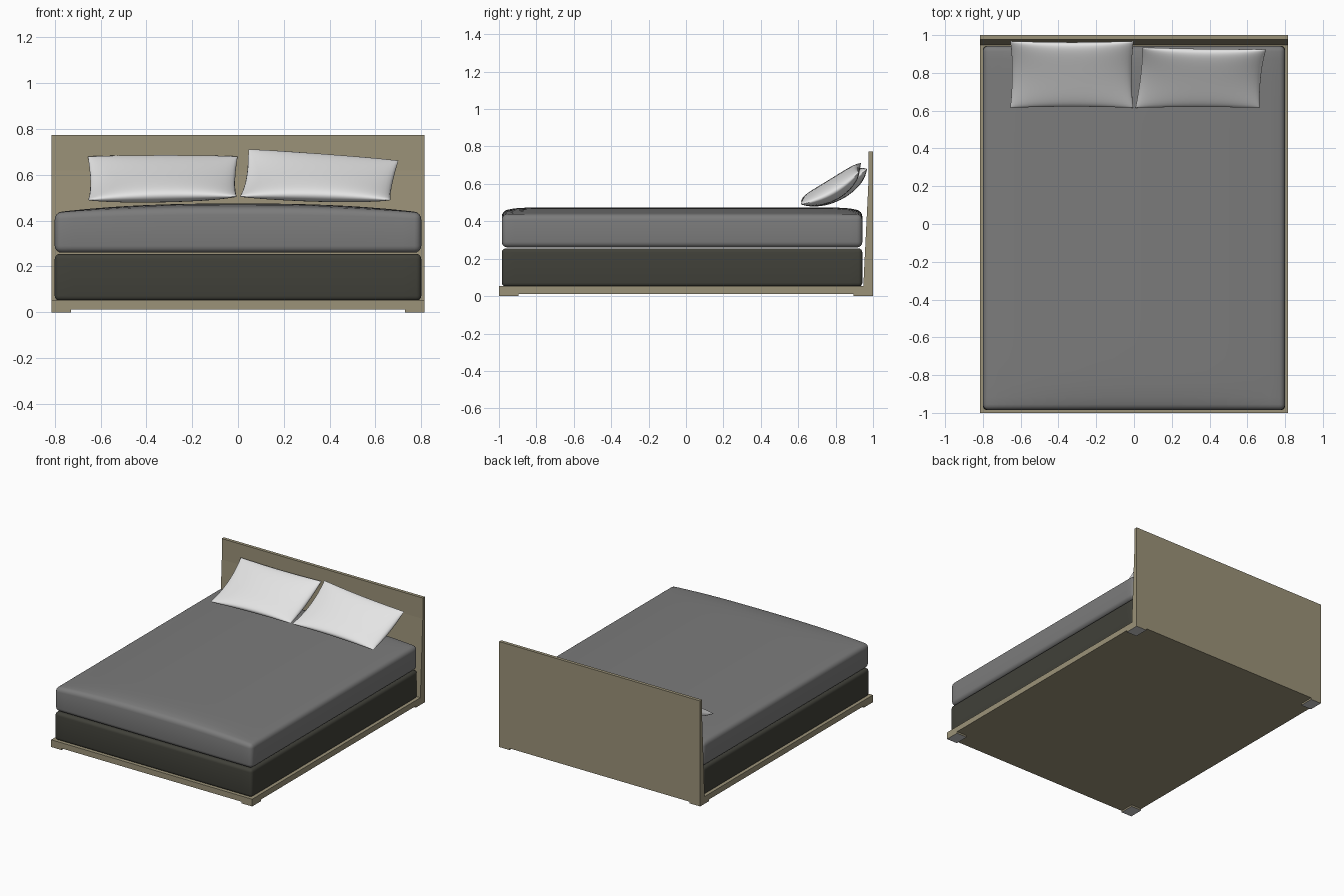
import bpy, bmesh, math
from mathutils import Vector

cube = bpy.data.objects.get("Cube")
if cube:
    bpy.data.objects.remove(cube, do_unlink=True)


def material(name, r, g, b):
    m = bpy.data.materials.new(name)
    m.use_nodes = True
    m.diffuse_color = (r, g, b, 1)
    node = next(n for n in m.node_tree.nodes if n.type == 'BSDF_PRINCIPLED')
    node.inputs["Base Color"].default_value = (r, g, b, 1)
    node.inputs["Roughness"].default_value = 0.8
    return m


WOOD = material("tan wood", 0.33, 0.29, 0.19)
BASE = material("dark olive fabric", 0.052, 0.052, 0.041)
GREY = material("grey bedding", 0.20, 0.20, 0.20)
WHITE = material("white linen", 0.78, 0.78, 0.78)
PAD = material("pale foot pad", 0.6, 0.6, 0.6)


def finish(bm, name, *mats, smooth=False):
    bmesh.ops.recalc_face_normals(bm, faces=bm.faces[:])
    mesh = bpy.data.meshes.new(name)
    bm.to_mesh(mesh)
    bm.free()
    for m in mats:
        mesh.materials.append(m)
    ob = bpy.data.objects.new(name, mesh)
    bpy.context.collection.objects.link(ob)
    if smooth:
        bpy.ops.object.select_all(action='DESELECT')
        ob.select_set(True)
        bpy.context.view_layer.objects.active = ob
        bpy.ops.object.shade_smooth_by_angle(angle=math.radians(50))
    return ob


def box(bm, lo, hi):
    verts = bmesh.ops.create_cube(bm, size=1)["verts"]
    for v in verts:
        v.co = [a + (b - a) * (c + 0.5) for a, b, c in zip(lo, hi, v.co)]


def cushion(name, mat, half_x, y0, y1, z0, z1, crown, radius):
    """Rounded slab whose top swells towards the middle."""
    bm = bmesh.new()
    bmesh.ops.create_grid(bm, x_segments=20, y_segments=28, size=1)
    top = bmesh.ops.extrude_face_region(bm, geom=bm.faces[:])["geom"]
    raised = {g for g in top if isinstance(g, bmesh.types.BMVert)}
    for v in bm.verts:
        x, y = v.co.x, v.co.y
        swell = crown * (1 - abs(x) ** 2.5) * (1 - 0.5 * abs(y) ** 16)
        z = z1 + swell if v in raised else z0
        v.co = (x * half_x, (y0 + y1) / 2 + y * (y1 - y0) / 2, z)
    bmesh.ops.recalc_face_normals(bm, faces=bm.faces[:])
    bm.normal_update()
    rim = [e for e in bm.edges if e.calc_face_angle(0) > 1]
    bmesh.ops.bevel(bm, geom=rim, offset=radius, segments=4, profile=0.5, affect='EDGES')
    return finish(bm, name, mat, smooth=True)


def pillow(name, bl, br, tl, tr, n=24, fat=0.055, sag=0.027):
    """Two puffed sheets welded along the rim, slumped between four corners."""
    bl, br, tl, tr = map(Vector, (bl, br, tl, tr))
    out = (br - bl).cross(tl - bl).normalized()
    bm = bmesh.new()
    for side in (1, -1):
        rows = []
        for j in range(n + 1):
            v = math.sin((j / n - 0.5) * math.pi)
            row = []
            for i in range(n + 1):
                u = math.sin((i / n - 0.5) * math.pi)
                # edges pull in between the corners
                s = (u * (1 - 0.03 * (1 - v * v)) + 1) / 2
                t = (v * (1 - 0.05 * (1 - u * u)) + 1) / 2
                p = bl.lerp(br, s).lerp(tl.lerp(tr, s), t)
                puff = max(0, (1 - u * u) * (1 - v * v)) ** 0.45
                p += out * (side * fat * puff - sag * (1 - v * v))
                row.append(bm.verts.new(p))
            rows.append(row)
        for a, b in zip(rows, rows[1:]):
            for i in range(n):
                bm.faces.new((a[i], a[i + 1], b[i + 1], b[i]))
    bmesh.ops.remove_doubles(bm, verts=bm.verts[:], dist=0.0005)
    return finish(bm, name, WHITE, smooth=True)


# Platform under the bed
bm = bmesh.new()
box(bm, (-0.815, -1, 0.012), (0.815, 1, 0.053))
finish(bm, "platform", WOOD)

# Four low feet with pale pads underneath
for sx, side in ((1, "left"), (-1, "right")):
    for sy, end in ((-1, "front"), (1, "back")):
        bm = bmesh.new()
        xs = sorted((sx * 0.73, sx * 0.815))
        ys = sorted((sy * 0.895, sy * 1.0))
        box(bm, (xs[0], ys[0], 0), (xs[1], ys[1], 0.012))
        bm.normal_update()
        for f in bm.faces:
            f.material_index = int(f.normal.z < -0.5)
        finish(bm, f"{end}_{side}_foot", WOOD, PAD)

# Headboard: side profile, thicker at the bottom, extruded across
profile = [(1, 0.053), (1, 0.773), (0.976, 0.773), (0.976, 0.62), (0.948, 0.053)]
bm = bmesh.new()
face = bm.faces.new([bm.verts.new((-0.815, y, z)) for y, z in profile])
ext = bmesh.ops.extrude_face_region(bm, geom=[face])["geom"]
bmesh.ops.translate(bm, vec=(1.63, 0, 0),
                    verts=[g for g in ext if isinstance(g, bmesh.types.BMVert)])
finish(bm, "headboard", WOOD)

# Box spring and mattress
cushion("box_spring", BASE, 0.80, -0.985, 0.943, 0.05, 0.255, 0, 0.022)
cushion("mattress", GREY, 0.80, -0.985, 0.943, 0.26, 0.436, 0.039, 0.03)

# Pillows leaning towards the headboard
pillow("right_pillow", (-0.655, 0.615, 0.49), (-0.005, 0.615, 0.505),
       (-0.655, 0.968, 0.68), (-0.002, 0.968, 0.68))
pillow("left_pillow", (0.008, 0.615, 0.505), (0.665, 0.615, 0.49),
       (0.045, 0.935, 0.712), (0.70, 0.925, 0.662))
